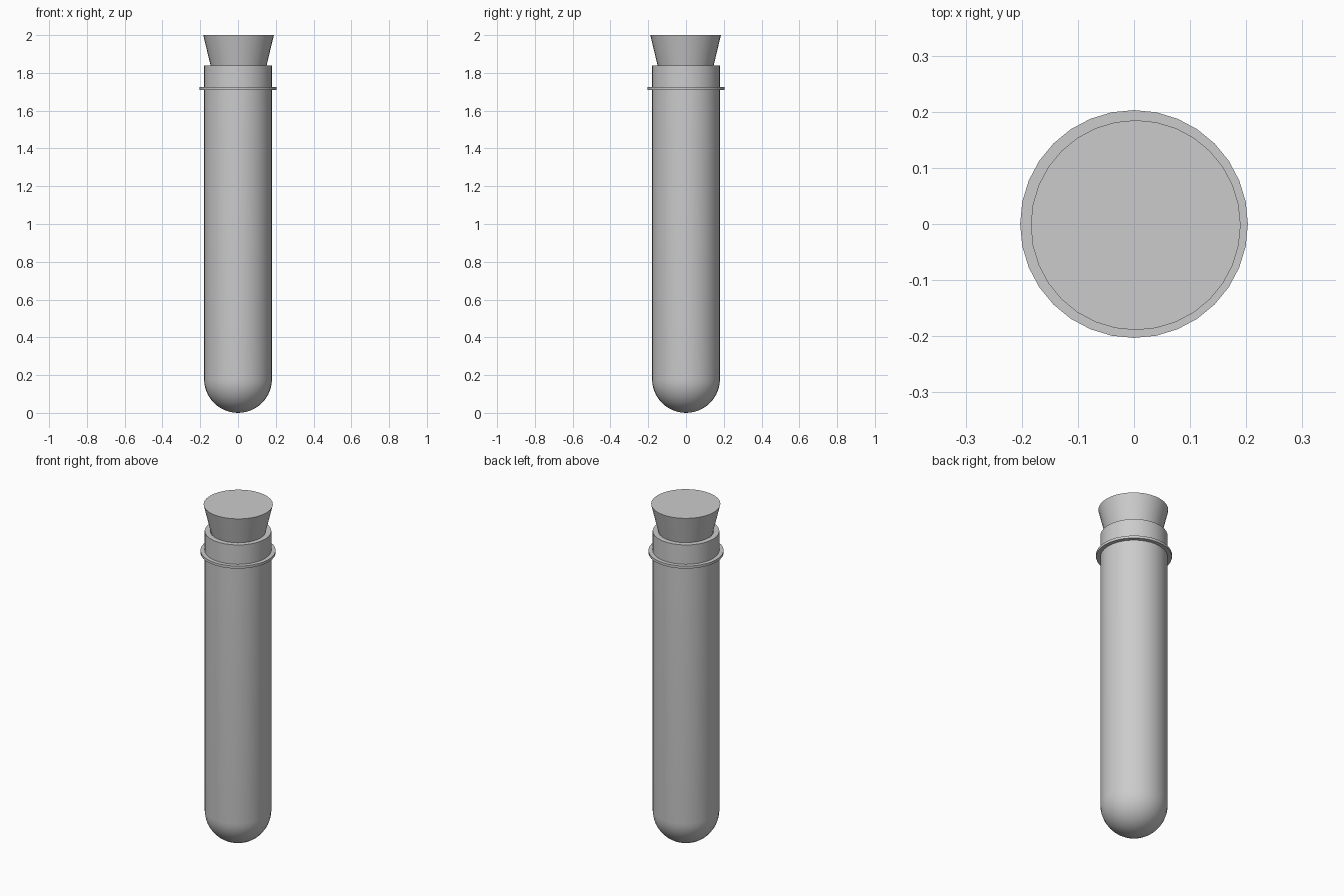
import bpy, bmesh, math

if "Cube" in bpy.data.objects:
    bpy.data.objects.remove(bpy.data.objects["Cube"])

SIDES = 32


def lathe(name, profile, closed=False, centre=(0, 0)):
    """Revolve (radius, z) points around z; radius 0 makes a pole."""
    bm = bmesh.new()
    rings = []
    for r, z in profile:
        n = 1 if r < 1e-6 else SIDES
        rings.append([bm.verts.new((r * math.cos(2 * math.pi * i / SIDES),
                                    r * math.sin(2 * math.pi * i / SIDES), z))
                      for i in range(n)])
    pairs = list(zip(rings, rings[1:]))
    if closed:
        pairs.append((rings[-1], rings[0]))
    for a, b in pairs:
        for i in range(SIDES):
            j = (i + 1) % SIDES
            quad = [a[i % len(a)], a[j % len(a)], b[j % len(b)], b[i % len(b)]]
            bm.faces.new(list(dict.fromkeys(quad)))
    bmesh.ops.recalc_face_normals(bm, faces=bm.faces)
    mesh = bpy.data.meshes.new(name)
    bm.to_mesh(mesh)
    bm.free()
    obj = bpy.data.objects.new(name, mesh)
    obj.location = (centre[0], centre[1], 0)
    bpy.context.collection.objects.link(obj)
    bpy.ops.object.select_all(action='DESELECT')
    obj.select_set(True)
    bpy.context.view_layer.objects.active = obj
    bpy.ops.object.shade_smooth_by_angle(angle=math.radians(30))
    return obj


def dome(radius, z_centre, steps=12):
    """Quarter circle from the bottom pole up to the equator."""
    return [(radius * math.sin(math.pi / 2 * k / steps),
             z_centre - radius * math.cos(math.pi / 2 * k / steps))
            for k in range(steps + 1)]


# Hollow glass tube with a round bottom
R, WALL, TOP = 0.18, 0.03, 1.84
outer = dome(R, R)
inner = dome(R - WALL, R)
lathe("glass_tube", outer + [(R, TOP), (R - WALL, TOP)] + inner[::-1])

# Thin square-edged collar near the mouth
lathe("collar_ring", [(0.176, 1.71), (0.203, 1.71), (0.203, 1.725), (0.176, 1.725)],
      closed=True)

# Tapered stopper, partly inside the tube
lathe("stopper", [(0, 1.68), (0.11, 1.68), (0.187, 2.0), (0, 2.0)],
      centre=(0.003, -0.002))
